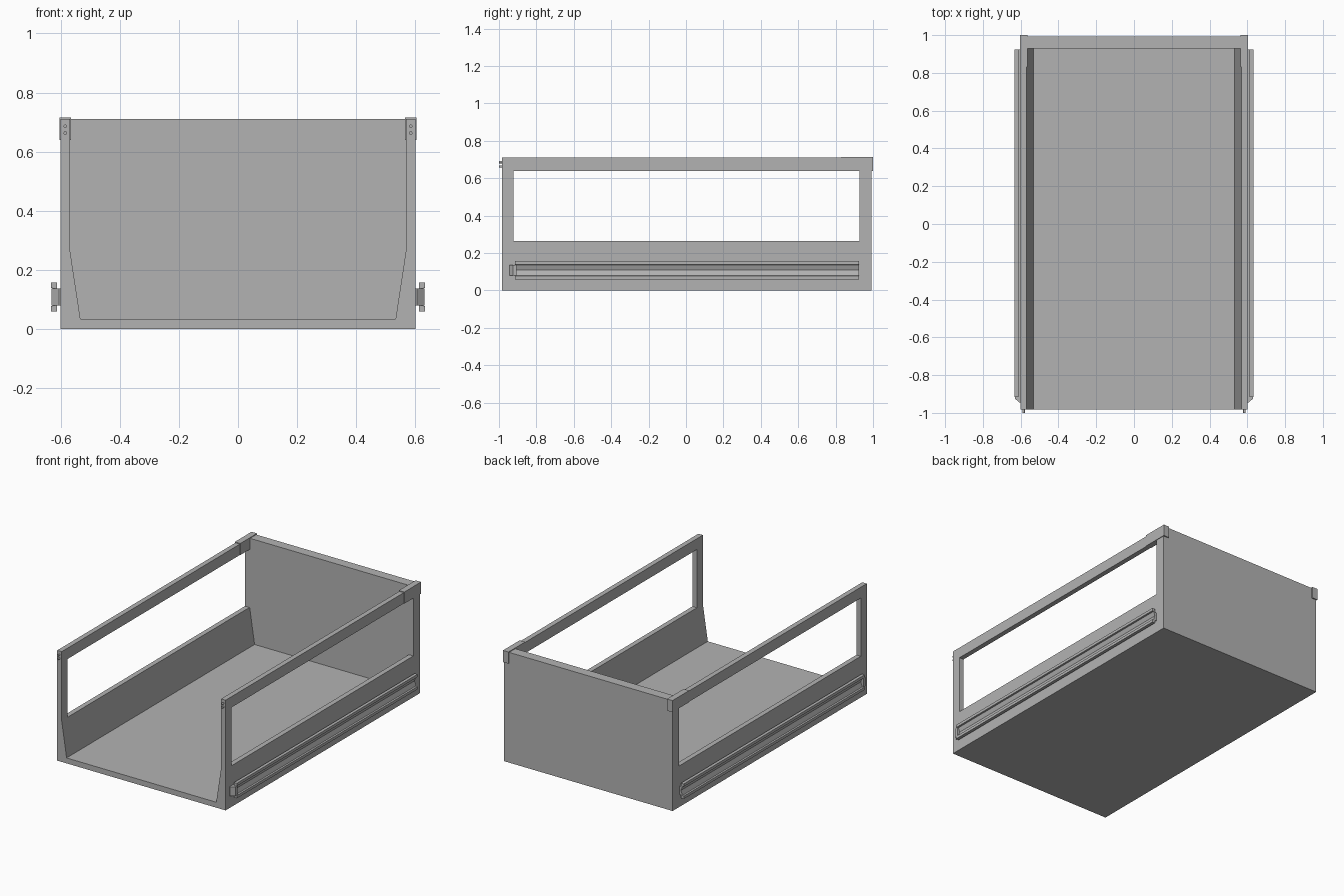
import bpy, bmesh, math
from mathutils import Matrix

cube = bpy.data.objects.get("Cube")
if cube:
    bpy.data.objects.remove(cube, do_unlink=True)

grey = bpy.data.materials.new("light_grey")
grey.use_nodes = True
COLOUR = (0.45, 0.45, 0.45, 1)
grey.diffuse_color = COLOUR
grey.node_tree.nodes["Principled BSDF"].inputs["Base Color"].default_value = COLOUR


def finish(bm, name):
    bmesh.ops.recalc_face_normals(bm, faces=bm.faces)
    mesh = bpy.data.meshes.new(name)
    bm.to_mesh(mesh)
    bm.free()
    mesh.materials.append(grey)
    ob = bpy.data.objects.new(name, mesh)
    bpy.context.collection.objects.link(ob)
    return ob


def prism(name, section, y0, y1):
    """Extrude an (x, z) section along y."""
    bm = bmesh.new()
    face = bm.faces.new([bm.verts.new((x, y0, z)) for x, z in section])
    new = bmesh.ops.extrude_face_region(bm, geom=[face])["geom"]
    bmesh.ops.translate(bm, vec=(0, y1 - y0, 0),
                        verts=[v for v in new if isinstance(v, bmesh.types.BMVert)])
    return finish(bm, name)


def box(name, x0, x1, y0, y1, z0, z1):
    return prism(name, [(x0, z0), (x1, z0), (x1, z1), (x0, z1)], y0, y1)


def cut(ob, cutter):
    mod = ob.modifiers.new("cut", "BOOLEAN")
    mod.operation = "DIFFERENCE"
    mod.solver = "EXACT"
    mod.object = cutter
    cutter.hide_render = True
    bpy.context.view_layer.objects.active = ob
    bpy.ops.object.modifier_apply(modifier=mod.name)
    bpy.data.objects.remove(cutter, do_unlink=True)


# Drawer body: solid block, hollowed with an open front and top
body = box("drawer_body", -0.6, 0.6, -0.983, 0.993, 0, 0.71)
half = [(0.533, 0.035), (0.568, 0.265), (0.568, 0.9)]
hollow = half + [(-x, z) for x, z in reversed(half)]
cut(body, prism("hollow_cutter", hollow, -1.2, 0.93))
# Long windows through both side walls
cut(body, box("window_cutter", -1, 1, -0.922, 0.927, 0.265, 0.64))

# Runner section: flat lips around a grooved channel
runner = [(0.612, 0.06), (0.632, 0.06), (0.632, 0.078), (0.622, 0.08),
          (0.612, 0.11), (0.622, 0.137), (0.632, 0.139), (0.632, 0.157),
          (0.612, 0.157), (0.612, 0.135), (0.599, 0.135),
          (0.599, 0.08), (0.612, 0.08)]

for side, s in (("left", 1), ("right", -1)):
    # Corner cap wrapping the rear end of the top rail
    box("corner_cap_" + side, s * 0.565, s * 0.604, 0.83, 1.0, 0.64, 0.715)

    # Runner on the outer wall
    prism("runner_" + side, [(s * x, z) for x, z in runner], -0.915, 0.925)

    # Tapered stop at the front of the runner
    bm = bmesh.new()
    outline = [(0.599, -0.945), (0.606, -0.945), (0.63, -0.925),
               (0.63, -0.905), (0.599, -0.905)]
    face = bm.faces.new([bm.verts.new((s * x, y, 0.08)) for x, y in outline])
    new = bmesh.ops.extrude_face_region(bm, geom=[face])["geom"]
    bmesh.ops.translate(bm, vec=(0, 0, 0.057),
                        verts=[v for v in new if isinstance(v, bmesh.types.BMVert)])
    finish(bm, "runner_stop_" + side)

    # Two pins on the front post
    for label, z in (("upper", 0.686), ("lower", 0.663)):
        bm = bmesh.new()
        place = Matrix.Translation((s * 0.584, -0.99, z)) @ Matrix.Rotation(math.pi / 2, 4, "X")
        bmesh.ops.create_cone(bm, cap_ends=True, segments=12, radius1=0.006,
                              radius2=0.006, depth=0.02, matrix=place)
        finish(bm, f"{label}_pin_{side}")
